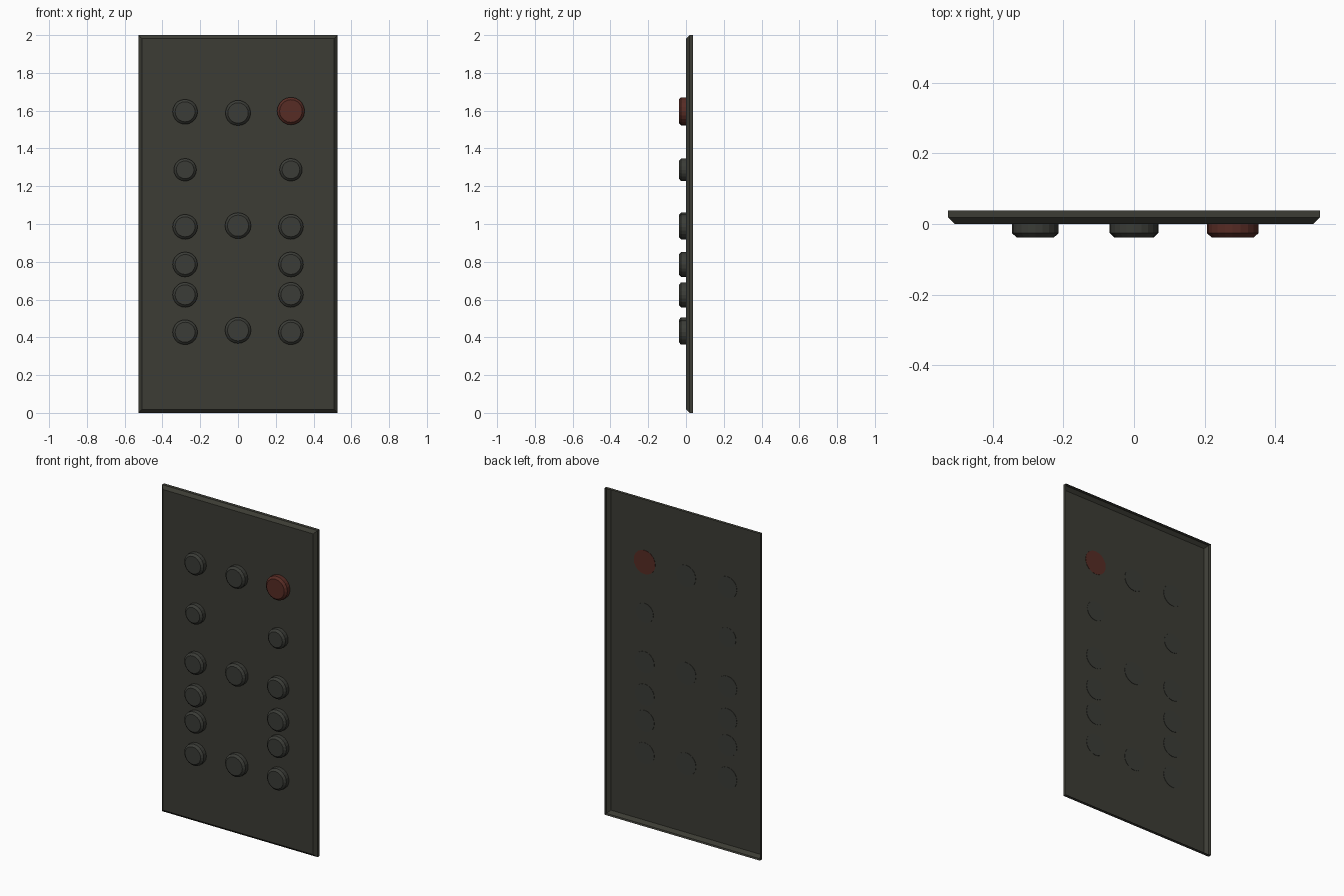
import bpy, bmesh, math

if "Cube" in bpy.data.objects:
    bpy.data.objects.remove(bpy.data.objects["Cube"])

def material(name, rgb):
    m = bpy.data.materials.new(name)
    m.diffuse_color = (*rgb, 1)
    m.use_nodes = True
    m.node_tree.nodes["Principled BSDF"].inputs["Base Color"].default_value = m.diffuse_color
    return m

panel_mat = material("dark olive grey", (0.045, 0.045, 0.035))
button_mat = material("dark grey", (0.043, 0.045, 0.038))
red_mat = material("dark red", (0.095, 0.025, 0.018))

def loft(name, rings, mat, cap_start=False):
    """Skin a list of rings (back to front), capping the front one."""
    bm = bmesh.new()
    loops = [[bm.verts.new(p) for p in r] for r in rings]
    n = len(loops[0])
    for a, b in zip(loops, loops[1:]):
        for i in range(n):
            j = (i + 1) % n
            bm.faces.new((a[i], a[j], b[j], b[i]))
    bm.faces.new(loops[-1])
    if cap_start:
        bm.faces.new(loops[0][::-1])
    me = bpy.data.meshes.new(name)
    bm.to_mesh(me)
    bm.free()
    me.materials.append(mat)
    ob = bpy.data.objects.new(name, me)
    bpy.context.collection.objects.link(ob)
    return ob

# face panel: bevelled front, open at the back
def rect(y, inset):
    x, lo, hi = 0.527 - inset, inset, 2 - inset
    return [(-x, y, lo), (x, y, lo), (x, y, hi), (-x, y, hi)]

loft("face_panel", [rect(0.038, 0), rect(0.018, 0), rect(0, 0.018)], panel_mat)

# round push buttons, chamfered, just poking through the panel
def button(name, x, z, r, mat, front=-0.038, sides=20):
    def ring(y, rad):
        return [(x + rad * math.cos(2 * math.pi * i / sides), y,
                 z + rad * math.sin(2 * math.pi * i / sides)) for i in range(sides)]
    loft(name, [ring(0.002, r), ring(front + 0.012, r), ring(front, r - 0.013)],
         mat, cap_start=True)

button("power_button", 0.28, 1.598, 0.073, red_mat)
button("top_left_button", -0.28, 1.594, 0.066, button_mat)
for z, r in [(1.287, 0.06), (0.985, 0.066), (0.786, 0.066), (0.625, 0.066), (0.427, 0.066)]:
    for side, s in (("left", -1), ("right", 1)):
        button(f"{side}_button", s * 0.28, z, r, button_mat)
for z, r in [(1.588, 0.067), (0.991, 0.069), (0.437, 0.069)]:
    button("centre_button", 0, z, r, button_mat)
